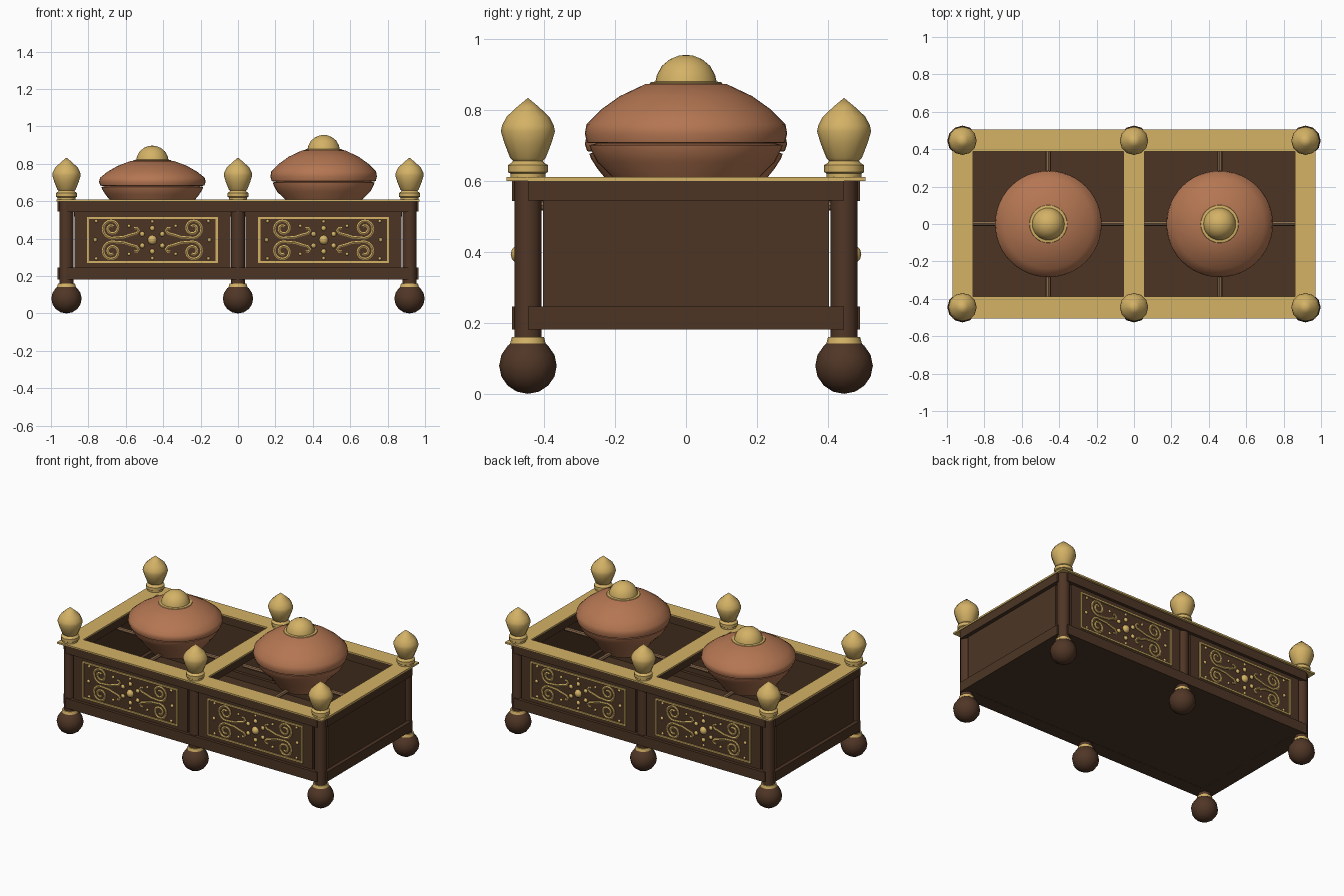
import bpy, bmesh, math
from mathutils import Matrix, Vector

if "Cube" in bpy.data.objects:
    bpy.data.objects.remove(bpy.data.objects["Cube"])


def material(name, rgb):
    m = bpy.data.materials.new(name)
    lin = [((c / 255 + 0.055) / 1.055) ** 2.4 for c in rgb]
    m.diffuse_color = (*lin, 1)
    m.use_nodes = True
    m.node_tree.nodes["Principled BSDF"].inputs["Base Color"].default_value = m.diffuse_color
    return m


WOOD = material("dark_wood", (76, 53, 36))
FOOT = material("turned_wood", (80, 54, 38))
GOLD = material("gold", (212, 178, 102))
COPPER = material("copper", (180, 118, 82))
CORD = material("cord_tan", (140, 108, 78))


def finish(name, bm, mat):
    bmesh.ops.recalc_face_normals(bm, faces=bm.faces)
    me = bpy.data.meshes.new(name)
    bm.to_mesh(me)
    bm.free()
    me.materials.append(mat)
    ob = bpy.data.objects.new(name, me)
    bpy.context.collection.objects.link(ob)
    return ob


def boxes(name, spans, mat):
    """One object from (x0, x1, y0, y1, z0, z1) boxes."""
    bm = bmesh.new()
    for x0, x1, y0, y1, z0, z1 in spans:
        m = Matrix.Translation(((x0 + x1) / 2, (y0 + y1) / 2, (z0 + z1) / 2))
        bmesh.ops.create_cube(bm, size=1, matrix=m @ Matrix.Diagonal((x1 - x0, y1 - y0, z1 - z0, 1)))
    return finish(name, bm, mat)


def lathe(name, profile, x, y, segs, mat):
    """Turn an (r, z) profile around a vertical axis at x, y."""
    bm = bmesh.new()
    vs = [bm.verts.new((x + r, y, z)) for r, z in profile]
    es = [bm.edges.new(p) for p in zip(vs, vs[1:])]
    bmesh.ops.spin(bm, geom=vs + es, cent=(x, y, 0), axis=(0, 0, 1),
                   angle=math.tau, steps=segs, use_duplicate=False)
    bmesh.ops.remove_doubles(bm, verts=bm.verts, dist=1e-4)
    return finish(name, bm, mat)


def rod(name, a, b, r, mat):
    a, b = Vector(a), Vector(b)
    d = b - a
    bm = bmesh.new()
    m = Matrix.Translation((a + b) / 2) @ d.to_track_quat('Z', 'Y').to_matrix().to_4x4()
    bmesh.ops.create_cone(bm, cap_ends=True, segments=8, radius1=r, radius2=r, depth=d.length, matrix=m)
    return finish(name, bm, mat)


PX, PY, PAN = 0.917, 0.445, 0.458

# posts with ball feet, gold collars and bud finials
R = 0.081
foot = [(0, 0)] + [(R * math.sin(a), 0.079 - 0.079 * math.cos(a))
                   for a in [math.pi * i / 8 for i in range(1, 7)]] + [(0.045, 0.146), (0, 0.146)]
collar = [(0, 0.142), (0.05, 0.142), (0.045, 0.16), (0, 0.16)]
post = [(0, 0.158), (0.038, 0.158), (0.038, 0.602), (0, 0.602)]
finial = [(0, 0.605), (0.049, 0.605), (0.049, 0.62), (0.056, 0.624), (0.056, 0.644), (0.046, 0.65),
          (0.042, 0.656), (0.05, 0.664), (0.066, 0.705), (0.076, 0.738), (0.073, 0.755),
          (0.06, 0.78), (0.03, 0.808), (0, 0.833)]
for x in (-PX, 0, PX):
    for y in (-PY, PY):
        lathe("ball_foot", foot, x, y, 12, FOOT)
        lathe("foot_collar", collar, x, y, 16, GOLD)
        lathe("post", post, x, y, 16, FOOT)
        lathe("finial", finial, x, y, 12, GOLD)

# rails, panels and floor
LEVELS = ((0.181, 0.246), (0.543, 0.599))
rails = []
for z0, z1 in LEVELS:
    for s in (-1, 1):
        rails.append((-0.92, 0.92, s * PY - 0.045, s * PY + 0.045, z0, z1))
        rails.append((s * PX - 0.049, s * PX + 0.049, -PY, PY, z0 + 0.0005, z1 - 0.0005))
rails.append((-0.045, 0.045, -0.41, 0.41, 0.545, 0.599))
boxes("rails", rails, WOOD)
panels = []
for s in (-1, 1):
    panels.append((s * PX - 0.025, s * PX + 0.025, -0.403, 0.403, 0.24, 0.55))
    for c in (-1, 1):
        panels.append((c * PAN - 0.417, c * PAN + 0.417, s * PY - 0.025, s * PY + 0.025, 0.24, 0.55))
boxes("wall_panels", panels, WOOD)
boxes("floor", [(-0.9, 0.9, -0.43, 0.43, 0.182, 0.2)], WOOD)

# gold top frame
top = [(-0.97, 0.97, -0.505, -0.387, 0.599, 0.61), (-0.97, 0.97, 0.387, 0.505, 0.599, 0.61)]
for x0, x1 in ((-0.97, -0.862), (-0.055, 0.055), (0.862, 0.97)):
    top.append((x0, x1, -0.387, 0.387, 0.599, 0.61))
boxes("top_frame", top, GOLD)

# support cords under each gong
for c in (-PAN, PAN):
    rod("long_cord", (c - 0.42, 0.003, 0.53), (c + 0.42, 0.003, 0.53), 0.013, CORD)
    rod("cross_cord", (c, -0.42, 0.53), (c, 0.42, 0.53), 0.014, CORD)

# gongs: bowl, domed lid, gold boss (rim height, lid height)
lid_shape = [(0.262, -0.01), (0.278, 0), (0.285, 0.15), (0.28, 0.31), (0.24, 0.55),
             (0.186, 0.78), (0.115, 0.98), (0.08, 1.0), (0, 1.0)]
for x, rim, h, rb in ((-PAN, 0.683, 0.135, 0.15), (PAN, 0.707, 0.168, 0.13)):
    d = rim - 0.51
    bowl = [(0, 0.51), (rb, 0.51), (rb + 0.055, 0.51 + d * 0.4), (0.25, 0.51 + d * 0.72),
            (0.268, rim - 0.02), (0.272, rim - 0.007), (0.255, rim - 0.003), (0.255, rim + 0.01)]
    lathe("gong_bowl", bowl, x, 0, 48, COPPER)
    lathe("gong_lid", [(r, rim + h * t) for r, t in lid_shape], x, 0, 48, COPPER)
    t = rim + h
    boss = [(0.104, t - 0.008), (0.1, t + 0.002), (0.086, t + 0.004), (0.082, t + 0.022),
            (0.068, t + 0.048), (0.045, t + 0.067), (0.02, t + 0.077), (0, t + 0.079)]
    lathe("gong_boss", boss, x, 0, 32, GOLD)

# carved gold ornament: scrolls, flower, dots and border on each long panel
CZ, FACE = 0.393, PY + 0.025
scroll = [(0.097, 0.062), (0.082, 0.063), (0.073, 0.05), (0.085, 0.035), (0.115, 0.027), (0.152, 0.015)]
for i in range(29):
    k = i / 28
    a, r = math.radians(250 + 600 * k), 0.054 - 0.042 * k
    scroll.append((0.217 + r * math.cos(a), 0.062 + r * math.sin(a)))
dots = [(0, 0, 0.026)]
dots += [(0.062 * math.sin(i * math.pi / 3), 0.062 * math.cos(i * math.pi / 3), 0.014) for i in range(6)]
dots += [(0, s * 0.098, 0.009) for s in (-1, 1)]
dots += [(s * 0.305, 0, 0.011) for s in (-1, 1)]
dots += [(s * 0.3, t * 0.1, 0.009) for s in (-1, 1) for t in (-1, 1)]
dots += [(s * 0.125, t * 0.075, 0.009) for s in (-1, 1) for t in (-1, 1)]
for c in (-PAN, PAN):
    for s in (-1, 1):
        y = s * FACE
        cu = bpy.data.curves.new("panel_scrolls", 'CURVE')
        cu.dimensions = '3D'
        cu.bevel_depth = 0.0075
        cu.bevel_resolution = 1
        cu.use_fill_caps = True
        for mx in (-1, 1):
            for mz in (-1, 1):
                sp = cu.splines.new('POLY')
                sp.points.add(len(scroll) - 1)
                for p, (u, v) in zip(sp.points, scroll):
                    p.co = (c + mx * u, y + s * 0.002, CZ + mz * v, 1)
        cu.materials.append(GOLD)
        ob = bpy.data.objects.new("panel_scrolls", cu)
        bpy.context.collection.objects.link(ob)

        bm = bmesh.new()
        for u, v, r in dots:
            m = Matrix.Translation((c + u, y, CZ + v)) @ Matrix.Diagonal((1, 0.9, 1, 1))
            bmesh.ops.create_uvsphere(bm, u_segments=10, v_segments=6, radius=r, matrix=m)
        finish("panel_flower", bm, GOLD)

        y0, y1 = sorted((y - s * 0.005, y + s * 0.008))
        w, h, t = 0.35, 0.123, 0.011
        boxes("panel_border",
              [(c - w, c + w, y0, y1, CZ + q * h - t * (q > 0), CZ + q * h + t * (q < 0)) for q in (-1, 1)] +
              [(c + q * w - t * (q > 0), c + q * w + t * (q < 0), y0, y1, CZ - h + t, CZ + h - t)
               for q in (-1, 1)], GOLD)

# convert curves to meshes and smooth rounded parts
bpy.ops.object.select_all(action='SELECT')
bpy.context.view_layer.objects.active = next(o for o in bpy.data.objects if o.type == 'CURVE')
bpy.ops.object.convert(target='MESH')
bpy.ops.object.select_all(action='SELECT')
bpy.ops.object.shade_smooth_by_angle(angle=math.radians(40))
